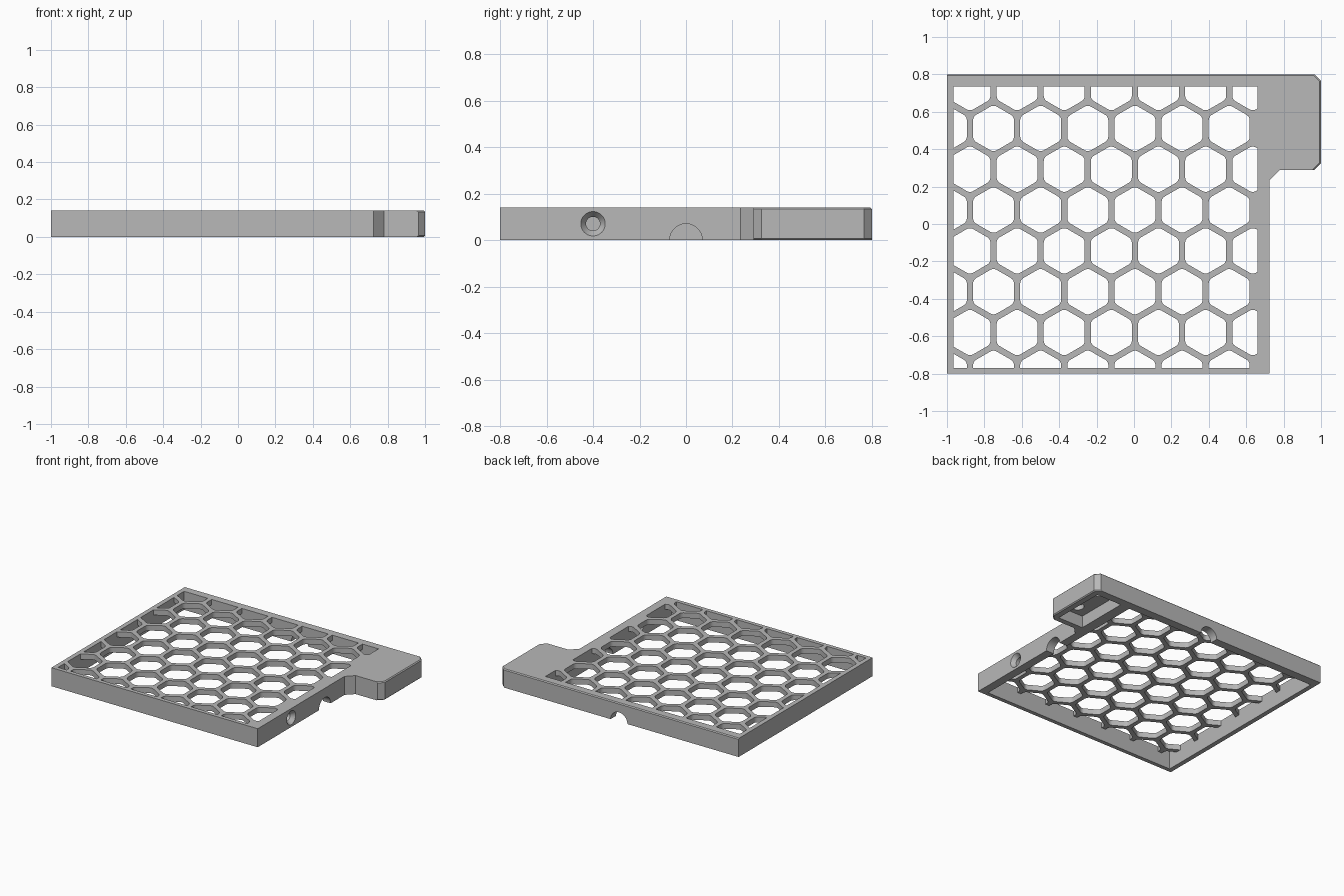
import bpy, bmesh, math
from mathutils import Matrix, Vector

if "Cube" in bpy.data.objects:
    bpy.data.objects.remove(bpy.data.objects["Cube"])

HEIGHT = 0.14
GRID_BOTTOM = 0.10
INNER = (-0.965, 0.66, -0.77, 0.735)  # window in the frame: x0, x1, y0, y1

grey = bpy.data.materials.new("plain_grey")
grey.use_nodes = True
colour = (0.48, 0.48, 0.48, 1)
grey.diffuse_color = colour
grey.node_tree.nodes["Principled BSDF"].inputs["Base Color"].default_value = colour


def make_object(name, bm):
    bmesh.ops.recalc_face_normals(bm, faces=bm.faces)
    mesh = bpy.data.meshes.new(name)
    bm.to_mesh(mesh)
    bm.free()
    mesh.materials.append(grey)
    obj = bpy.data.objects.new(name, mesh)
    bpy.context.collection.objects.link(obj)
    return obj


def add_prism(bm, points, z0, z1):
    face = bm.faces.new([bm.verts.new((x, y, z0)) for x, y in points])
    geom = bmesh.ops.extrude_face_region(bm, geom=[face])["geom"]
    top = [v for v in geom if isinstance(v, bmesh.types.BMVert)]
    bmesh.ops.translate(bm, verts=top, vec=(0, 0, z1 - z0))


def box(name, x0, x1, y0, y1, z0, z1):
    bm = bmesh.new()
    add_prism(bm, [(x0, y0), (x1, y0), (x1, y1), (x0, y1)], z0, z1)
    return make_object(name, bm)


def cylinder(name, centre, axis, r1, r2, depth):
    bm = bmesh.new()
    turn = Vector((0, 0, 1)).rotation_difference(Vector(axis)).to_matrix().to_4x4()
    bmesh.ops.create_cone(bm, cap_ends=True, segments=48, radius1=r1, radius2=r2,
                          depth=depth, matrix=Matrix.Translation(centre) @ turn)
    return make_object(name, bm)


def cut(target, cutter):
    cutter.hide_render = True
    mod = target.modifiers.new("cut", "BOOLEAN")
    mod.operation = "DIFFERENCE"
    mod.solver = "EXACT"
    mod.object = cutter
    bpy.context.view_layer.objects.active = target
    bpy.ops.object.modifier_apply(modifier=mod.name)
    bpy.data.objects.remove(cutter)


# Frame with the side tab, its exposed edges slightly chamfered
outline = [(-1, -0.8), (0.725, -0.8), (0.725, 0.235), (0.78, 0.29), (0.965, 0.29),
           (1, 0.325), (1, 0.765), (0.965, 0.8), (-1, 0.8)]
bm = bmesh.new()
add_prism(bm, outline, 0, HEIGHT)
soft = []
for e in bm.edges:
    a, b = (v.co for v in e.verts)
    level = abs(a.z - b.z) < 1e-5
    tab_end = min(a.x, b.x) > 0.95
    back_top = min(a.y, b.y) > 0.79 and a.z > 0.1
    if level and (tab_end or back_top):
        soft.append(e)
bmesh.ops.bevel(bm, geom=soft, offset=0.007, segments=1, affect="EDGES")
frame = make_object("frame", bm)

# Main window, tab pocket and the two round recesses in its ceiling
cut(frame, box("window_cutter", *INNER, -0.1, 0.3))
cut(frame, box("pocket_cutter", 0.74, 0.95, 0.33, 0.74, -0.1, 0.09))
for y in (0.41, 0.65):
    cut(frame, cylinder("recess_cutter", (0.85, y, 0.1), (0, 0, 1), 0.045, 0.045, 0.05))

# Half-round cable notches in the right and back walls
cut(frame, cylinder("right_notch_cutter", (0.69, 0, 0), (1, 0, 0), 0.07, 0.07, 0.2))
cut(frame, cylinder("back_notch_cutter", (0, 0.77, 0), (0, 1, 0), 0.07, 0.07, 0.2))

# Countersunk screw hole in the right wall
cut(frame, cylinder("screw_cutter", (0.69, -0.4, 0.07), (1, 0, 0), 0.03, 0.03, 0.2))
cut(frame, cylinder("countersink_cutter", (0.715, -0.4, 0.07), (1, 0, 0), 0.03, 0.06, 0.04))

# Honeycomb panel: rows of rounded hexagonal openings
PITCH = 0.252
RADIUS = 0.1265
panel = box("honeycomb_panel", *INNER, GRID_BOTTOM, HEIGHT)
bm = bmesh.new()
for row in range(-1, 7):
    cy = 0.511 - row * PITCH * math.sqrt(3) / 2
    start = -1.003 if row % 2 == 0 else -0.877
    for col in range(7):
        cx = start + col * PITCH
        corners = [(cx + RADIUS * math.sin(k * math.pi / 3),
                    cy + RADIUS * math.cos(k * math.pi / 3)) for k in range(6)]
        add_prism(bm, corners, 0, 0.3)
upright = [e for e in bm.edges if abs(e.verts[0].co.z - e.verts[1].co.z) > 0.1]
bmesh.ops.bevel(bm, geom=upright, offset=0.018, segments=3, profile=0.5, affect="EDGES")
cut(panel, make_object("hexagon_cutter", bm))

# Smooth the round holes while keeping edges crisp
for obj in (frame, panel):
    bpy.ops.object.select_all(action="DESELECT")
    obj.select_set(True)
    bpy.context.view_layer.objects.active = obj
    bpy.ops.object.shade_smooth_by_angle(angle=math.radians(25))
